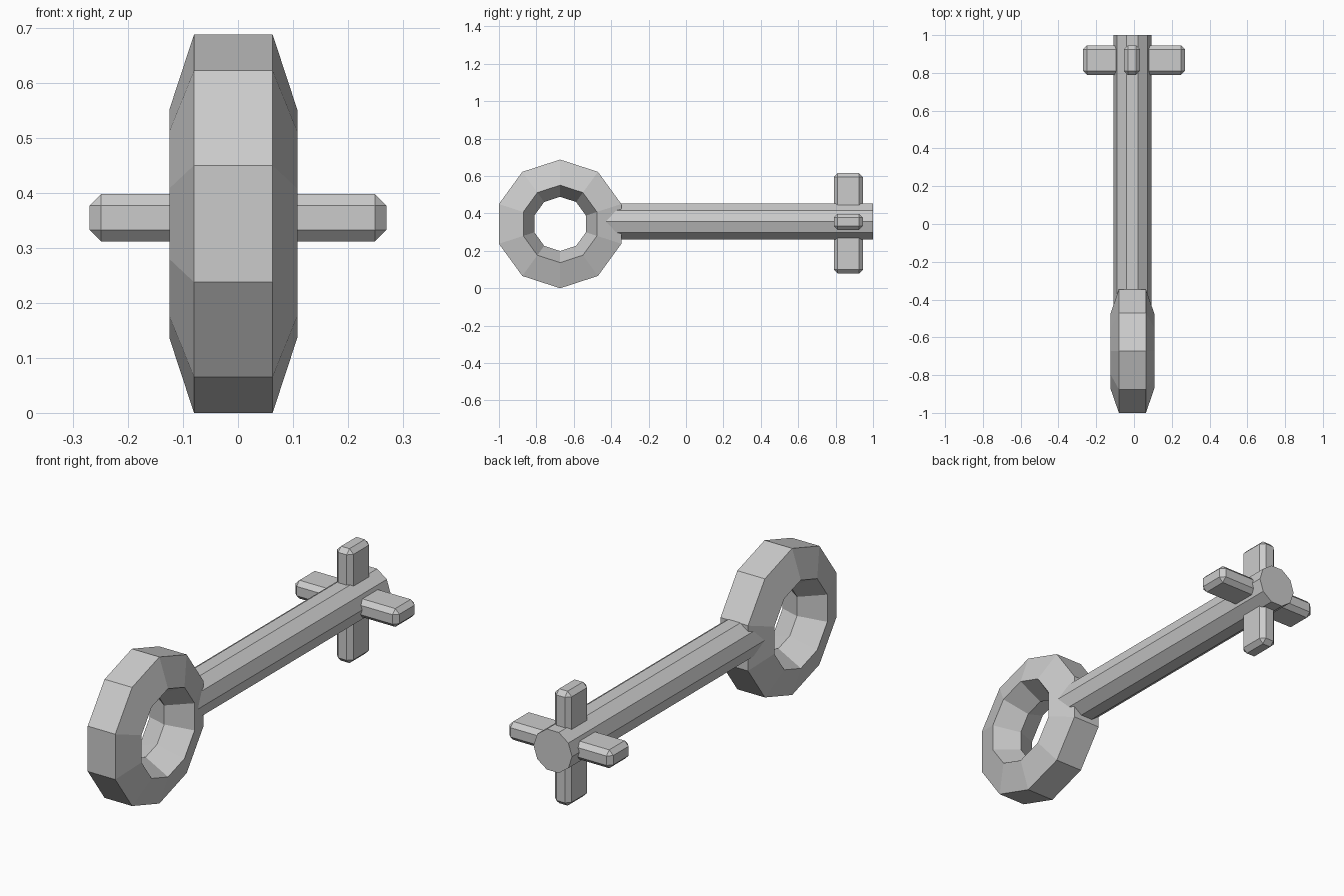
import bpy, bmesh
from math import sin, cos, pi

if "Cube" in bpy.data.objects:
    bpy.data.objects.remove(bpy.data.objects["Cube"])

CX = -0.0085  # ring and shaft axis


def make_object(name, bm):
    bmesh.ops.recalc_face_normals(bm, faces=bm.faces[:])
    mesh = bpy.data.meshes.new(name)
    bm.to_mesh(mesh)
    bm.free()
    obj = bpy.data.objects.new(name, mesh)
    bpy.context.collection.objects.link(obj)
    return obj


# Handle ring: five-sided section swept round ten steps
def ring(name, cy, cz, section, steps):
    bm = bmesh.new()
    loops = []
    for i in range(steps):
        a = pi / 2 + 2 * pi * i / steps
        loops.append([bm.verts.new((CX + x, cy + r * cos(a), cz + r * sin(a)))
                      for r, x in section])
    n = len(section)
    for i in range(steps):
        p, q = loops[i], loops[(i + 1) % steps]
        for j in range(n):
            k = (j + 1) % n
            bm.faces.new((p[j], q[j], q[k], p[k]))
    return make_object(name, bm)


ring("handle_ring", -0.673, 0.344,
     [(0.344, -0.0715), (0.344, 0.0715), (0.207, 0.1165),
      (0.145, 0), (0.207, -0.1165)], 10)

# Shaft: ten-sided bar along y, starting inside the ring
bm = bmesh.new()
ends = [[bm.verts.new((CX + 0.1 * cos(2 * pi * i / 10), y,
                       0.357 + 0.1 * sin(2 * pi * i / 10)))
         for i in range(10)] for y in (-0.45, 1.0)]
for end in ends:
    bm.faces.new(end)
for i in range(10):
    k = (i + 1) % 10
    bm.faces.new((ends[0][i], ends[0][k], ends[1][k], ends[1][i]))
make_object("shaft", bm)


# Crossed teeth: two chamfered bars through the far end of the shaft
def bar(name, centre, size):
    bm = bmesh.new()
    bmesh.ops.create_cube(bm, size=1)
    for v in bm.verts:
        v.co = [c + p * s for c, p, s in zip(centre, v.co, size)]
    obj = make_object(name, bm)
    mod = obj.modifiers.new("chamfer", 'BEVEL')
    mod.width = 0.021
    mod.segments = 1


bar("side_teeth", (0, 0.868, 0.355), (0.54, 0.156, 0.086))
bar("upright_teeth", (-0.011, 0.868, 0.347), (0.086, 0.156, 0.537))
